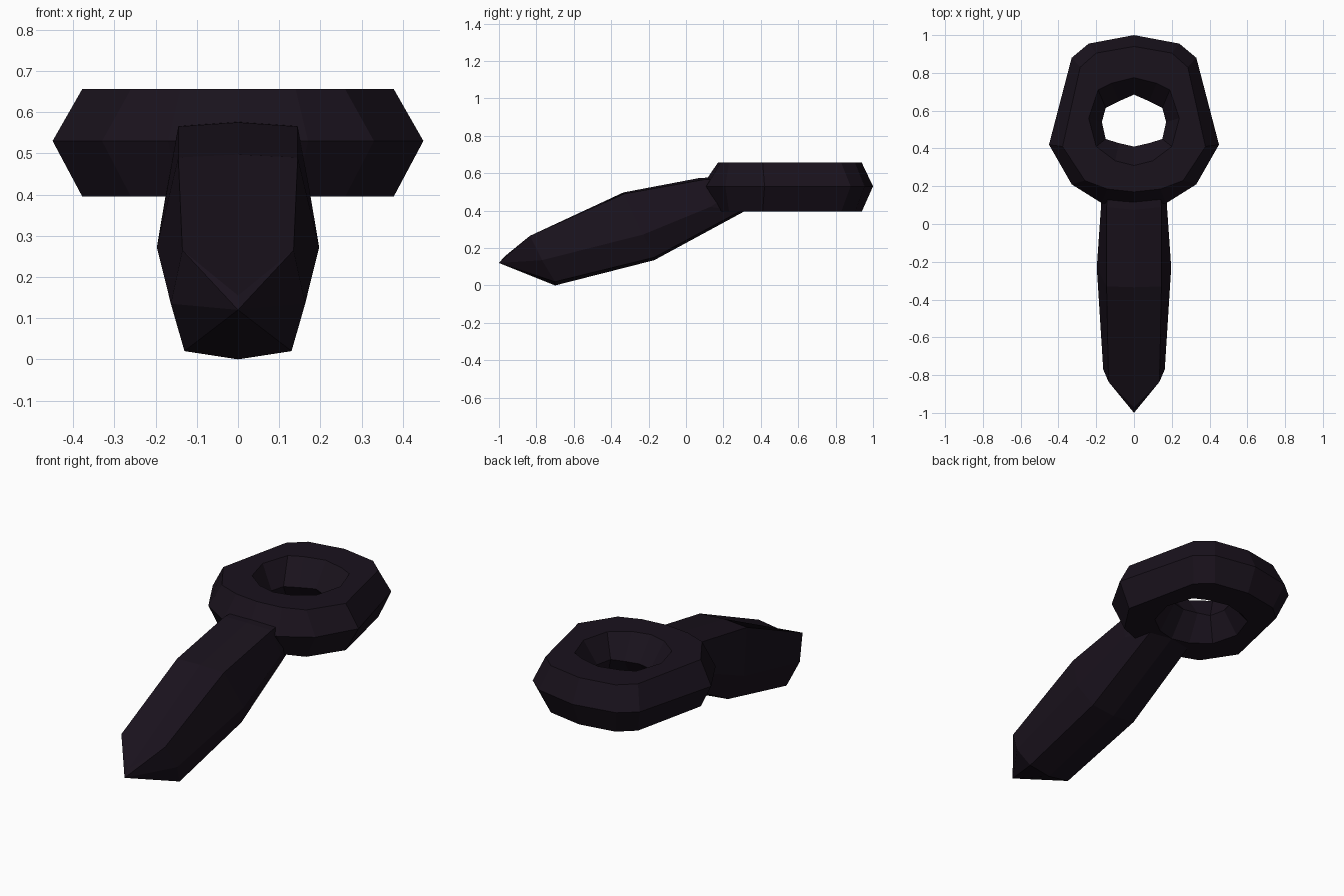
import bpy, bmesh

if "Cube" in bpy.data.objects:
    bpy.data.objects.remove(bpy.data.objects["Cube"])

dark = bpy.data.materials.new("dark_metal")
dark.diffuse_color = (0.010, 0.006, 0.012, 1)
dark.use_nodes = True
dark.node_tree.nodes["Principled BSDF"].inputs["Base Color"].default_value = dark.diffuse_color


def mirror_loop(half):
    """Close a half loop (first and last points on x = 0) across x."""
    return half + [(-p[0], *p[1:]) for p in half[-2:0:-1]]


def loft(name, loops, closed=False, tip=None):
    """Bridge matching loops; either wrap round or cap the ends."""
    bm = bmesh.new()
    rows = [[bm.verts.new(p) for p in loop] for loop in loops]
    n = len(rows[0])
    pairs = list(zip(rows, rows[1:])) + ([(rows[-1], rows[0])] if closed else [])
    for a, b in pairs:
        for i in range(n):
            j = (i + 1) % n
            bm.faces.new((a[i], a[j], b[j], b[i]))
    if not closed:
        bm.faces.new(rows[-1])
        t = bm.verts.new(tip)
        for i in range(n):
            bm.faces.new((rows[0][i], rows[0][(i + 1) % n], t))
    bmesh.ops.recalc_face_normals(bm, faces=bm.faces)
    mesh = bpy.data.meshes.new(name)
    bm.to_mesh(mesh)
    bm.free()
    mesh.materials.append(dark)
    obj = bpy.data.objects.new(name, mesh)
    bpy.context.collection.objects.link(obj)
    return obj


# Eye ring: half outlines in plan, with an hourglass hole
rim = [(0, 1.0), (.24, .955), (.33, .88), (.45, .42), (.33, .21), (.17, .11), (0, .085)]
outer = [(0, .94), (.2, .905), (.285, .83), (.378, .41), (.26, .23), (.14, .185), (0, .17)]
inner = [(0, .775), (.12, .745), (.19, .71), (.24, .56), (.2, .41), (.1, .335), (0, .31)]
waist = [(0, .685), (.08, .65), (.15, .615), (.17, .54), (.15, .45), (.08, .428), (0, .41)]
profile = [(rim, .53), (outer, .656), (inner, .656), (waist, .53), (inner, .395), (outer, .395)]
loft("eye_ring", [mirror_loop([(x, y, z) for x, y in half]) for half, z in profile], closed=True)

# Shank: half sections from the pointed end into the ring
sections = [
    [(0, -.97, .155), (.135, -.835, .265), (.163, -.77, .135), (.13, -.70, .02), (0, -.70, 0)],
    [(0, -.335, .497), (.145, -.33, .49), (.197, -.23, .272), (.14, -.17, .15), (0, -.17, .135)],
    [(0, .075, .575), (.145, .09, .565), (.172, .13, .42), (.13, .29, .397), (0, .31, .395)],
    [(0, .25, .58), (.13, .25, .57), (.15, .25, .5), (.12, .3, .42), (0, .31, .42)],
]
loft("shank", [mirror_loop(s) for s in sections], tip=(0, -1.0, .12))
